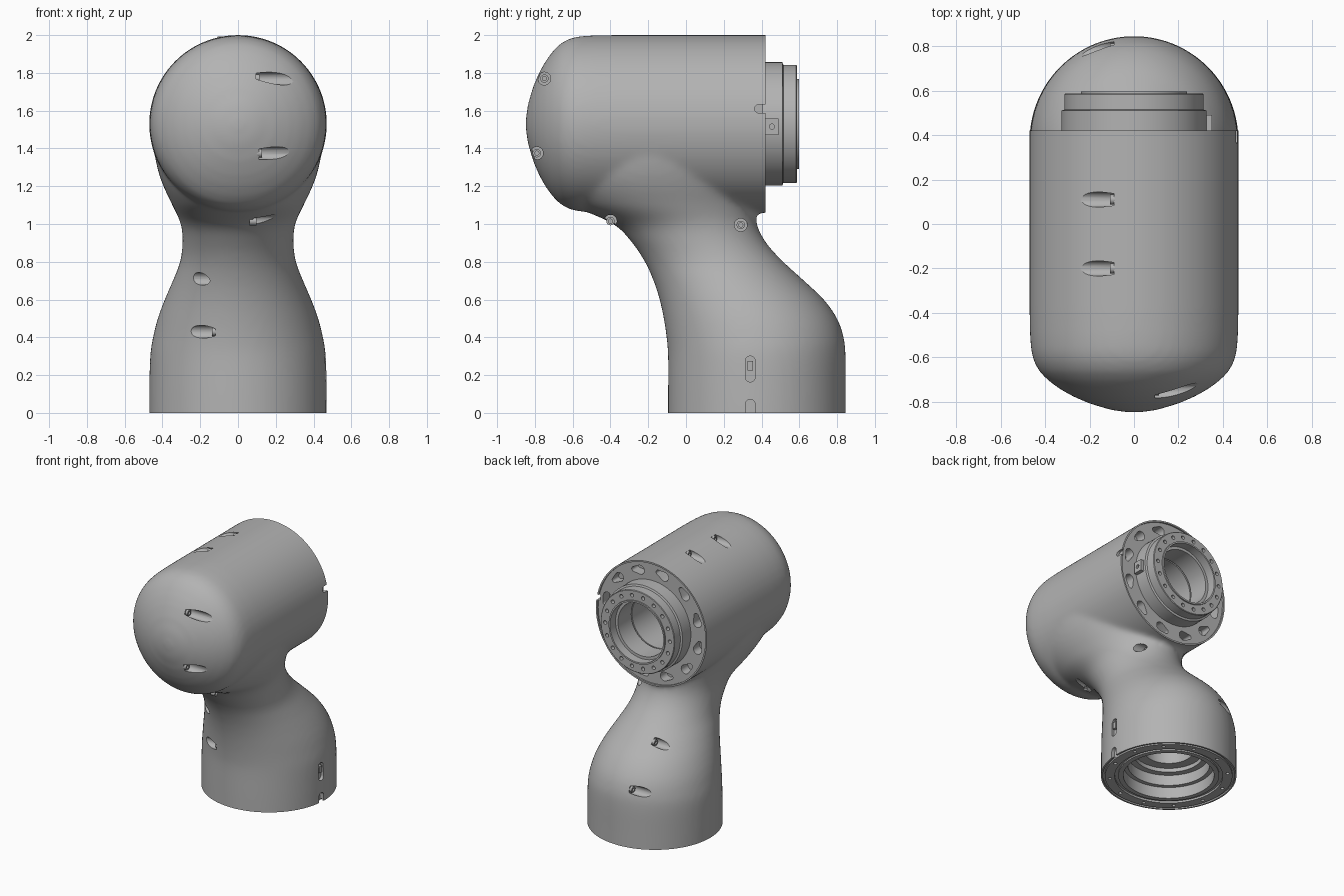
import bpy, bmesh, math
from mathutils import Matrix

if "Cube" in bpy.data.objects:
    bpy.data.objects.remove(bpy.data.objects["Cube"])

grey = bpy.data.materials.new("satin grey")
grey.use_nodes = True
COLOUR = (0.45, 0.45, 0.45, 1)
grey.diffuse_color = COLOUR
grey.node_tree.nodes["Principled BSDF"].inputs["Base Color"].default_value = COLOUR

BASE = Matrix.Translation((0, 0.375, 0))
# Local z of the head runs along +y
HEAD = Matrix.Translation((0, 0, 1.53)) @ Matrix.Rotation(-math.pi / 2, 4, 'X')


def finish(name, bm):
    mesh = bpy.data.meshes.new(name)
    bm.to_mesh(mesh)
    bm.free()
    mesh.materials.append(grey)
    ob = bpy.data.objects.new(name, mesh)
    bpy.context.collection.objects.link(ob)
    return ob


def add(bm, part, matrix):
    bmesh.ops.transform(part, verts=part.verts, matrix=matrix)
    bmesh.ops.recalc_face_normals(part, faces=part.faces)
    temp = bpy.data.meshes.new("temp")
    part.to_mesh(temp)
    part.free()
    bm.from_mesh(temp)
    bpy.data.meshes.remove(temp)


def skin(bm, rings, matrix, closed=False):
    """Join rings of points into a tube, capped or closed into a loop."""
    part = bmesh.new()
    rows = [[part.verts.new(p) for p in ring] for ring in rings]
    n = len(rows[0])
    for lo, hi in zip(rows, rows[1:] + rows[:1] if closed else rows[1:]):
        for i in range(n):
            part.faces.new((lo[i], lo[(i + 1) % n], hi[(i + 1) % n], hi[i]))
    if not closed:
        part.faces.new(rows[0])
        part.faces.new(rows[-1])
    add(bm, part, matrix)


def circle(r, h, segs):
    return [(r * math.cos(2 * math.pi * i / segs), r * math.sin(2 * math.pi * i / segs), h) for i in range(segs)]


def revolve(bm, profile, matrix, segs=96, closed=False):
    skin(bm, [circle(r, h, segs) for r, h in profile], matrix, closed)


def slot(bm, matrix, discs, low, high):
    """Prism around one or more (x, y, radius) discs along local z."""
    part = bmesh.new()
    for x, y, r in discs:
        for h in (low, high):
            for px, py, pz in circle(r, h, 24):
                part.verts.new((x + px, y + py, pz))
    bmesh.ops.convex_hull(part, input=part.verts)
    bmesh.ops.delete(part, geom=[v for v in part.verts if not v.link_faces], context='VERTS')
    add(bm, part, matrix)


def apply(ob):
    deps = bpy.context.evaluated_depsgraph_get()
    mesh = bpy.data.meshes.new_from_object(ob.evaluated_get(deps))
    ob.modifiers.clear()
    ob.data = mesh


def cut(ob, bm):
    tool = finish("cutter", bm)
    tool.hide_render = True
    mod = ob.modifiers.new("cut", 'BOOLEAN')
    mod.operation, mod.solver, mod.object = 'DIFFERENCE', 'EXACT', tool
    apply(ob)
    bpy.data.objects.remove(tool)


def smooth(ob):
    bpy.ops.object.select_all(action='DESELECT')
    ob.select_set(True)
    bpy.context.view_layer.objects.active = ob
    bpy.ops.object.shade_smooth_by_angle(angle=math.radians(32))


def block(centre, size):
    bm = bmesh.new()
    bmesh.ops.create_cube(bm, size=1, matrix=Matrix.Translation(centre) @ Matrix.Diagonal((*size, 1)))
    return bm


# Column sections: height, half width, front y, back y
SECTIONS = [
    (-0.1, .47, -.095, .845), (.1, .47, -.095, .845), (.3, .465, -.095, .845), (.4, .45, -.103, .835),
    (.5, .425, -.118, .8), (.6, .388, -.14, .73), (.7, .345, -.172, .625), (.8, .307, -.218, .515),
    (.9, .294, -.285, .425), (1, .303, -.385, .375), (1.1, .348, -.6, .37), (1.2, .395, -.72, .38),
    (1.3, .428, -.77, .39), (1.45, .455, -.78, .39)]


def blend(a, b, c, d, t):
    return [.5 * (2 * q + (r - p) * t + (2 * p - 5 * q + 4 * r - s) * t * t + (3 * q - p - 3 * r + s) * t ** 3)
            for p, q, r, s in zip(a, b, c, d)]


# Body: lofted column fused with the domed horizontal barrel
bm = bmesh.new()
padded = [SECTIONS[0]] + SECTIONS + [SECTIONS[-1]]
rows = [blend(*padded[i:i + 4], k / 4) for i in range(len(SECTIONS) - 1) for k in range(4)] + [SECTIONS[-1]]
skin(bm, [[(w * x, (front + back) / 2 + (back - front) / 2 * y, z) for x, y, _ in circle(1, 0, 64)]
          for z, w, front, back in rows], Matrix())
revolve(bm, [(.02, -.848), (.1, -.838), (.2, -.808), (.27, -.778), (.33, -.745), (.385, -.705), (.425, -.665),
             (.45, -.62), (.463, -.57), (.468, -.5), (.47, -.4), (.47, .5)], HEAD)
body = finish("arm_body", bm)
mod = body.modifiers.new("fuse", 'REMESH')
mod.mode, mod.voxel_size = 'VOXEL', 0.018
mod = body.modifiers.new("relax", 'SMOOTH')
mod.factor, mod.iterations = 0.5, 8
apply(body)

# Flat base with seal grooves and stepped bore
bm = bmesh.new()
revolve(bm, [(.6, -.3), (.6, 0), (.458, 0), (.458, .012), (.442, .012), (.442, 0), (.375, 0),
             (.375, .015), (.35, .015), (.35, .004), (.315, .004), (.315, .09), (.285, .09), (.285, .17),
             (.24, .17), (.24, .2), (.17, .2), (.17, .6)], BASE)
# Flat head face with thin rim and deep bore
revolve(bm, [(.5, .8), (.5, .42), (.458, .42), (.458, .408), (.3, .408), (.3, .36), (.205, .36),
             (.205, -.25)], HEAD)
cut(body, bm)

# Screw pockets drilled sideways: side, y, z, floor distance from the centre plane
POCKETS = [(1, -.75, 1.77, .095), (1, -.79, 1.375, .11), (1, -.4, 1.015, .08), (1, .29, .995, .12),
           (-1, -.1, .71, .1), (-1, -.06, .43, .12), (-1, .79, .43, .09), (-1, .56, .71, .12),
           (-1, .11, 1.97, .09), (-1, -.2, 1.97, .09)]
bm = bmesh.new()
seats = []
for side, y, z, floor in POCKETS:
    seat = Matrix.Translation((side * floor, y, z)) @ Matrix.Rotation(side * math.pi / 2, 4, 'Y')
    slot(bm, seat, [(0, 0, .034)], 0, .5)
    seats.append(seat)
# Keyhole pockets round the head face
for i in range(12):
    turn = Matrix.Rotation(math.radians(30 * i + 15), 4, 'Z')
    slot(bm, HEAD @ turn, [(.395, 0, .034), (.4, .055, .018)], .33, .5)
# Bolt holes in the base ring
for i in range(12):
    turn = Matrix.Rotation(math.radians(30 * i + 15), 4, 'Z')
    slot(bm, BASE @ turn, [(.41, 0, .012)], -.1, .04)
# Side slot, base notch and rim notch (local x points down)
SIDE = Matrix.Rotation(math.pi / 2, 4, 'Y')
slot(bm, SIDE, [(-.19, .34, .026), (-.275, .34, .026)], .445, .6)
slot(bm, SIDE, [(-.045, .34, .026), (.1, .34, .026)], .44, .6)
slot(bm, SIDE, [(-1.61, .385, .022), (-1.61, .5, .022)], .44, .6)
cut(body, bm)
smooth(body)

# Screw heads with sockets
for i, seat in enumerate(seats):
    bm = bmesh.new()
    revolve(bm, [(.022, -.02), (.022, .018), (.011, .018), (.011, .006)], seat, 24)
    smooth(finish(f"screw_{i + 1}", bm))

# Latch in the side slot
finish("side_latch", block((.45, .34, .25), (.03, .03, .05)))

# Stepped output collar
bm = bmesh.new()
revolve(bm, [(.205, .37), (.327, .37), (.327, .51), (.313, .515), (.313, .583), (.309, .587), (.238, .587),
             (.238, .597), (.226, .597), (.226, .53), (.205, .53)], HEAD, closed=True)
collar = finish("output_collar", bm)
bm = bmesh.new()
for i in range(18):
    slot(bm, HEAD @ Matrix.Rotation(math.radians(20 * i), 4, 'Z'), [(.274, 0, .014)], .55, .65)
cut(collar, bm)
smooth(collar)

# Locating key on the collar
key = finish("locating_key", block((.325, .455, 1.515), (.05, .07, .085)))
bm = bmesh.new()
slot(bm, SIDE, [(-1.515, .455, .014)], .335, .4)
cut(key, bm)
smooth(key)
